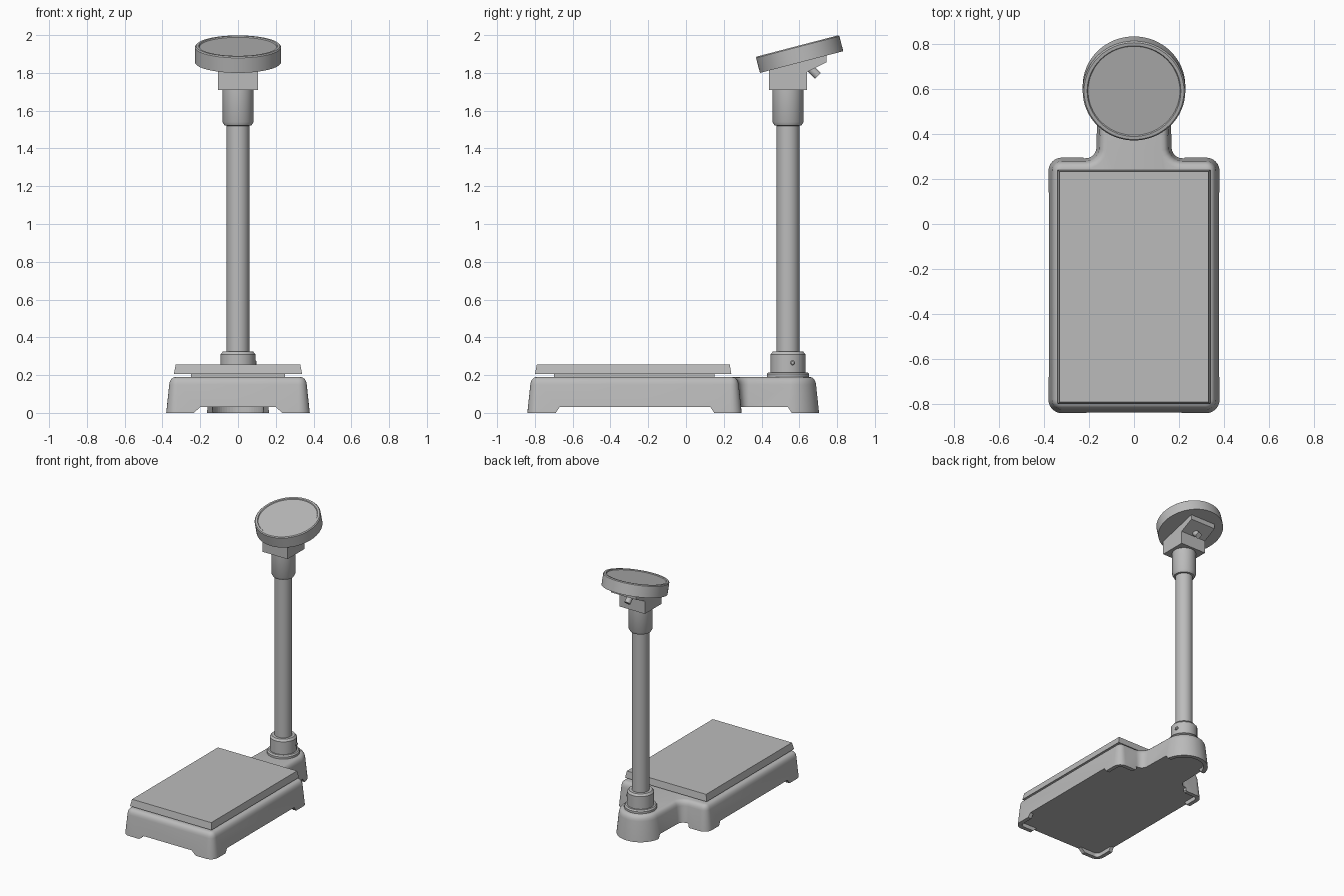
import bpy, bmesh, math
from mathutils import Vector, Matrix

cube = bpy.data.objects.get("Cube")
if cube:
    bpy.data.objects.remove(cube)

grey = bpy.data.materials.new("plain_grey")
grey.use_nodes = True
colour = (0.5, 0.5, 0.5, 1)
grey.diffuse_color = colour
grey.node_tree.nodes["Principled BSDF"].inputs["Base Color"].default_value = colour

POLE_Y = 0.54


def finish(name, bm, smooth=True):
    bmesh.ops.recalc_face_normals(bm, faces=bm.faces)
    mesh = bpy.data.meshes.new(name)
    bm.to_mesh(mesh)
    bm.free()
    mesh.materials.append(grey)
    ob = bpy.data.objects.new(name, mesh)
    bpy.context.collection.objects.link(ob)
    if smooth:
        bpy.ops.object.select_all(action='DESELECT')
        ob.select_set(True)
        bpy.context.view_layer.objects.active = ob
        bpy.ops.object.shade_smooth_by_angle(angle=math.radians(32))
    return ob


def loft(name, rings, smooth=True):
    """Skin equal-length rings of points and cap both ends."""
    bm = bmesh.new()
    rows = [[bm.verts.new(p) for p in ring] for ring in rings]
    n = len(rows[0])
    for a, b in zip(rows, rows[1:]):
        for i in range(n):
            j = (i + 1) % n
            bm.faces.new((a[i], a[j], b[j], b[i]))
    bm.faces.new(rows[0])
    bm.faces.new(rows[-1])
    return finish(name, bm, smooth)


def lathe(name, profile, segments=40, matrix=Matrix.Translation((0, POLE_Y, 0))):
    angles = [math.tau * i / segments for i in range(segments)]
    return loft(name, [[matrix @ Vector((r * math.cos(a), r * math.sin(a), z)) for a in angles]
                       for r, z in profile])


def prism(name, profile, half):
    """Extrude a (y, z) profile along x."""
    return loft(name, [[(x, y, z) for y, z in profile] for x in (-half, half)], False)


def arc(cx, cy, r, start, end, steps):
    angles = [math.radians(start + (end - start) * i / steps) for i in range(steps + 1)]
    return [Vector((cx + r * math.cos(a), cy + r * math.sin(a))) for a in angles]


# Footprint: rounded rectangle with a round-ended lobe at the back
half = (arc(0.32, -0.78, 0.06, -90, 0, 6) + arc(0.32, 0.235, 0.06, 0, 90, 6)
        + arc(0.215, 0.34, 0.045, 270, 187, 5) + arc(0, POLE_Y, 0.165, 5, 85, 12))
footprint = half + [Vector((-p.x, p.y)) for p in reversed(half)]


def inset_ring(d, z):
    ring = []
    n = len(footprint)
    for i, p in enumerate(footprint):
        e1 = (p - footprint[i - 1]).normalized()
        e2 = (footprint[(i + 1) % n] - p).normalized()
        normal = Vector((-e1.y - e2.y, e1.x + e2.x)).normalized()
        ring.append((p.x + normal.x * d, p.y + normal.y * d, z))
    return ring


base = loft("base_housing", [inset_ring(d, z) for d, z in (
    (0, 0), (0.016, 0.15), (0.019, 0.165), (0.026, 0.178), (0.036, 0.187), (0.05, 0.19))])

# Cutters that leave thin-walled feet under the base
LOW, TOP = -0.02, 0.03


def arch(name, x0, x1, y0, y1, sx, sy):
    def ring(k, z):
        return [(x0 + k * sx, y0 + k * sy, z), (x1 - k * sx, y0 + k * sy, z),
                (x1 - k * sx, y1 - k * sy, z), (x0 + k * sx, y1 - k * sy, z)]
    return loft(name, [ring(0, LOW), ring(0, 0), ring(1, TOP)], False)


cutters = [
    arch("front_arch_cutter", -0.235, 0.235, -1, 0.42, 0.035, 0),
    arch("side_arch_cutter", -0.6, 0.6, -0.69, 0.15, 0, 0.02),
    arch("lobe_arch_cutter", -0.225, 0.225, 0.2, 0.56, 0, 0.02),
    loft("underside_cutter", [inset_ring(0.03, z) for z in (LOW, TOP)], False),
]
bpy.context.view_layer.objects.active = base
for cutter in cutters:
    cutter.hide_render = True
    mod = base.modifiers.new(cutter.name, 'BOOLEAN')
    mod.object = cutter
    mod.operation = 'DIFFERENCE'
    mod.solver = 'EXACT'
    bpy.ops.object.modifier_apply(modifier=mod.name)
for cutter in cutters:
    bpy.data.objects.remove(cutter)


# Weighing plate and the narrower support beneath it
def slab(name, *levels):
    return loft(name, [[(-x, y0, z), (x, y0, z), (x, y1, z), (-x, y1, z)]
                       for x, y0, y1, z in levels], False)


slab("plate_support", (0.25, -0.70, 0.15, 0.18), (0.25, -0.70, 0.15, 0.21))
slab("weighing_plate", (0.34, -0.80, 0.24, 0.205), (0.33, -0.79, 0.232, 0.255))

# Column with its flange, collar and upper sleeve
lathe("column_flange", [(0.112, 0.18), (0.112, 0.205), (0.104, 0.215), (0.08, 0.215)])
lathe("column_collar", [(0.092, 0.21), (0.092, 0.31), (0.08, 0.325), (0.05, 0.325)])
lathe("column", [(0.06, 0.3), (0.06, 1.56)])
lathe("upper_sleeve", [(0.06, 1.52), (0.072, 1.522), (0.082, 1.54), (0.082, 1.72)])
lathe("collar_screw", [(0.013, 0.07), (0.013, 0.094), (0.008, 0.098)], 12,
      Matrix.Translation((0, 0.565, 0.265)) @ Matrix.Rotation(math.pi / 2, 4, 'Y'))

# Head bracket with the sloping arm and adjusting knob behind it
prism("head_bracket", [(0.44, 1.71), (0.64, 1.71), (0.64, 1.805), (0.745, 1.857),
                       (0.745, 1.90), (0.44, 1.82)], 0.105)
lathe("adjusting_knob", [(0.022, -0.05), (0.022, 0.03)], 16,
      Matrix.Translation((0, 0.677, 1.806)) @ Matrix.Rotation(math.radians(-135), 4, 'X'))

# Tilted dial with a slim rim around its face
dial_tilt = Matrix.Translation((0, 0.601, 1.9)) @ Matrix.Rotation(math.radians(14.6), 4, 'X')
lathe("dial_head", [(0.228, -0.044), (0.228, 0.038), (0.222, 0.044), (0.208, 0.044),
                    (0.204, 0.038)], 64, dial_tilt)
